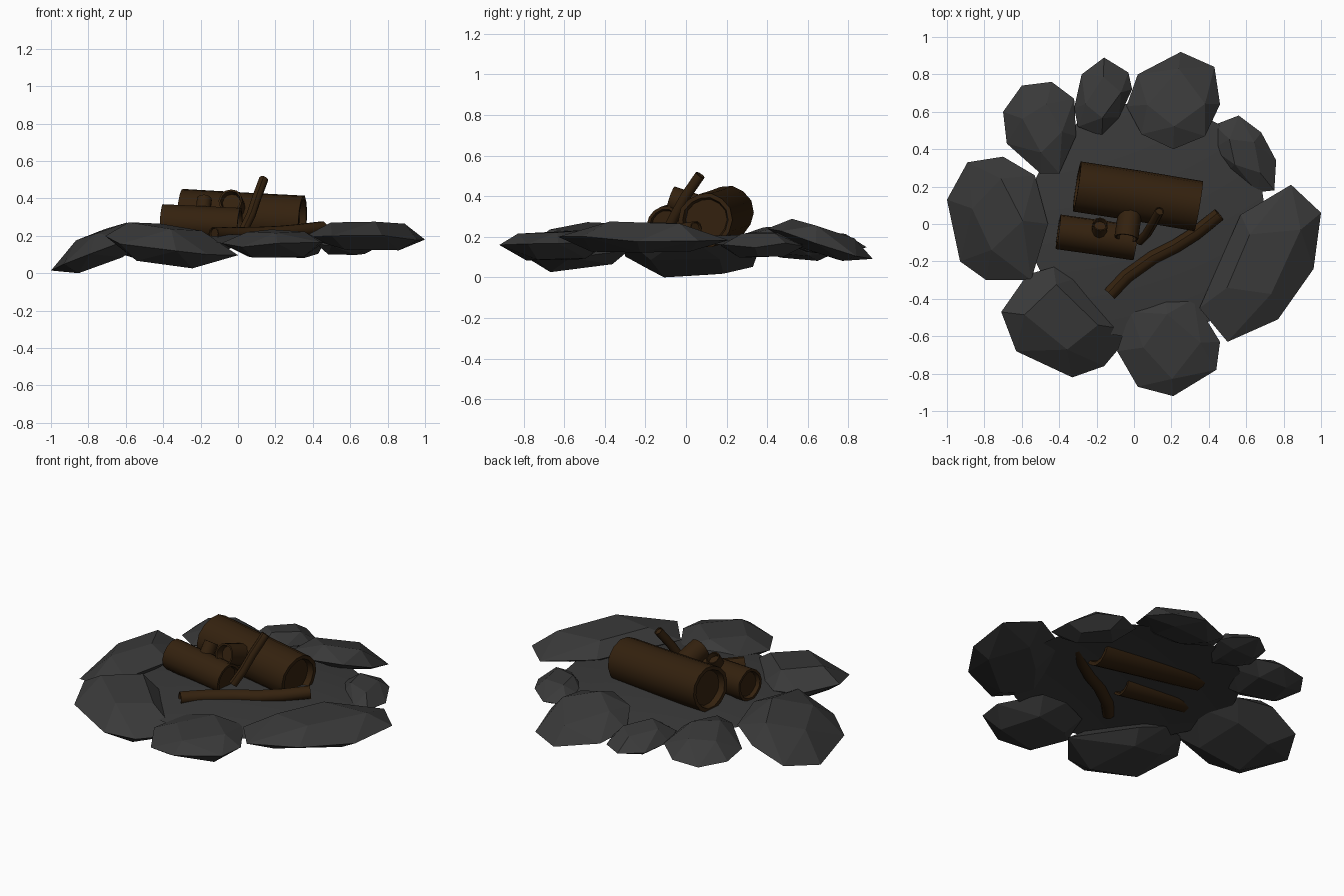
import bpy, bmesh, math, random
from mathutils import Vector

if "Cube" in bpy.data.objects:
    bpy.data.objects.remove(bpy.data.objects["Cube"])

random.seed(4)


def material(name, rgb):
    m = bpy.data.materials.new(name)
    m.diffuse_color = (*rgb, 1)
    m.use_nodes = True
    m.node_tree.nodes["Principled BSDF"].inputs["Base Color"].default_value = m.diffuse_color
    return m


STONE = material("charcoal stone", (0.041, 0.041, 0.041))
BARK = material("dark bark", (0.034, 0.0155, 0.0045))


def finish(name, bm, mat, smooth=False):
    me = bpy.data.meshes.new(name)
    bm.to_mesh(me)
    bm.free()
    me.materials.append(mat)
    ob = bpy.data.objects.new(name, me)
    bpy.context.collection.objects.link(ob)
    if smooth:
        bpy.ops.object.select_all(action='DESELECT')
        ob.select_set(True)
        bpy.context.view_layer.objects.active = ob
        bpy.ops.object.shade_smooth_by_angle(angle=math.radians(40))
    return ob


def rock(name, outline, z, slope, up, down):
    """Faceted slab: outline on a tilted plane, smaller rings above and below."""
    n = len(outline)
    cx = sum(p[0] for p in outline) / n
    cy = sum(p[1] for p in outline) / n
    bm = bmesh.new()

    def add(px, py, s, dz):
        dx, dy = (px - cx) * s, (py - cy) * s
        bm.verts.new((cx + dx, cy + dy, z + slope[0] * dx + slope[1] * dy + dz))

    for i, (px, py) in enumerate(outline):
        add(px, py, 1, random.uniform(-0.012, 0.012))
        if i % 2 == 0:
            add(px, py, random.uniform(0.48, 0.68), up * random.uniform(0.88, 1))
        else:
            add(px, py, random.uniform(0.5, 0.65), -down * random.uniform(0.88, 1))
    bmesh.ops.convex_hull(bm, input=bm.verts[:])
    loose = [v for v in bm.verts if not v.link_faces]
    bmesh.ops.delete(bm, geom=loose, context='VERTS')
    bmesh.ops.dissolve_limit(bm, angle_limit=math.radians(7), verts=bm.verts[:], edges=bm.edges[:])
    bmesh.ops.recalc_face_normals(bm, faces=bm.faces[:])
    return finish(name, bm, STONE)


def log(name, path, r, sides=14, recess=0.25):
    """Round branch along a path, with a rim and a recessed face at each end."""
    pts = [Vector(p) for p in path]
    first = (pts[1] - pts[0]).normalized()
    last = (pts[-1] - pts[-2]).normalized()
    rings = [(pts[0] + first * r * recess, 0.76, first), (pts[0], 0.84, first)]
    for i, p in enumerate(pts):
        d = (pts[min(i + 1, len(pts) - 1)] - pts[max(i - 1, 0)]).normalized()
        rings.append((p, 1.0, d))
    rings += [(pts[-1], 0.84, last), (pts[-1] - last * r * recess, 0.76, last)]
    ref = Vector((0, 0, 1)) if abs(first.z) < 0.7 else Vector((1, 0, 0))
    wobble = [random.uniform(0.97, 1.03) for _ in range(sides)]
    bm = bmesh.new()
    loops = []
    for c, s, d in rings:
        u = d.cross(ref).normalized()
        v = u.cross(d)
        loops.append([bm.verts.new(c + (u * math.cos(a) + v * math.sin(a)) * r * s * wobble[k])
                      for k, a in ((k, 2 * math.pi * k / sides) for k in range(sides))])
    for a, b in zip(loops, loops[1:]):
        for k in range(sides):
            j = (k + 1) % sides
            bm.faces.new((a[k], a[j], b[j], b[k]))
    bm.faces.new(loops[0])
    bm.faces.new(loops[-1])
    bmesh.ops.recalc_face_normals(bm, faces=bm.faces[:])
    return finish(name, bm, BARK, True)


# Ring of stones
rock("stone_left", [(-1, .13), (-.89, .33), (-.7, .36), (-.53, .26), (-.46, 0),
                    (-.55, -.3), (-.79, -.3), (-.93, -.2)], .135, (.36, 0), .115, .075)
rock("stone_back_left", [(-.7, .6), (-.6, .74), (-.44, .76), (-.32, .67), (-.31, .47),
                         (-.4, .27), (-.5, .27), (-.68, .43)], .175, (.12, -.12), .08, .06)
rock("stone_back", [(-.32, .62), (-.28, .8), (-.16, .89), (-.03, .81), (-.01, .72),
                    (-.08, .57), (-.17, .47), (-.3, .52)], .18, (0, -.12), .07, .05)
rock("stone_back_right", [(-.04, .63), (.02, .8), (.25, .92), (.43, .84), (.46, .64),
                          (.38, .47), (.21, .4), (.04, .48)], .185, (0, -.3), .09, .05)
rock("stone_right_back", [(.43, .53), (.56, .58), (.68, .49), (.76, .34), (.75, .18),
                          (.66, .17), (.5, .28), (.42, .4)], .175, (0, 0), .065, .06)
rock("stone_right", [(.35, -.45), (.5, -.1), (.57, .05), (.84, .21), (1, .06),
                     (.96, -.24), (.77, -.51), (.5, -.63)], .21, (-.02, 0), .085, .07)
rock("stone_front_right", [(-.09, -.68), (-.02, -.47), (.17, -.38), (.32, -.4), (.46, -.63),
                           (.44, -.78), (.21, -.92), (.02, -.87)], .18, (0, .05), .065, .08)
rock("stone_front_left", [(-.71, -.47), (-.57, -.27), (-.43, -.23), (-.27, -.28), (0, -.57),
                          (-.16, -.76), (-.33, -.82), (-.63, -.68)], .16, (-.13, .08), .115, .09)

# Shallow ash bed inside the ring
bm = bmesh.new()
centre = bm.verts.new((0.07, 0.02, 0.228))
prev = None
for rad, z in ((0.38, 0.224), (0.64, 0.18)):
    ring = [bm.verts.new((0.07 + rad * math.cos(a), 0.02 + rad * math.sin(a), z))
            for a in (2 * math.pi * k / 20 for k in range(20))]
    for k in range(20):
        j = (k + 1) % 20
        bm.faces.new((centre, ring[k], ring[j]) if prev is None
                     else (prev[k], ring[k], ring[j], prev[j]))
    prev = ring
finish("ash_bed", bm, STONE, True)

# Logs, cut-off branch stubs and twigs
log("large_log", [(-.305, .2, .336), (.02, .15, .317), (.345, .095, .3)], .135)
log("large_log_stub", [(-.02, .06, .36), (-.04, -.075, .405)], .064, 12, .6)
log("small_log", [(-.405, -.04, .294), (-.19, -.07, .284), (.01, -.1, .274)], .093)
log("small_log_stub", [(-.19, -.06, .32), (-.18, 0, .415)], .042, 10, .6)
log("upright_twig", [(.03, -.09, .25), (.07, -.05, .33), (.1, 0, .42), (.138, .07, .522)], .025, 10)
log("bent_branch", [(-.13, -.375, .23), (-.04, -.28, .228), (.1, -.18, .23), (.22, -.12, .235),
                    (.33, -.05, .245), (.455, .05, .26)], .036, 10)

# Rest the model on z = 0
low = min(v.co.z for o in bpy.data.objects for v in o.data.vertices)
for o in bpy.data.objects:
    for v in o.data.vertices:
        v.co.z -= low
